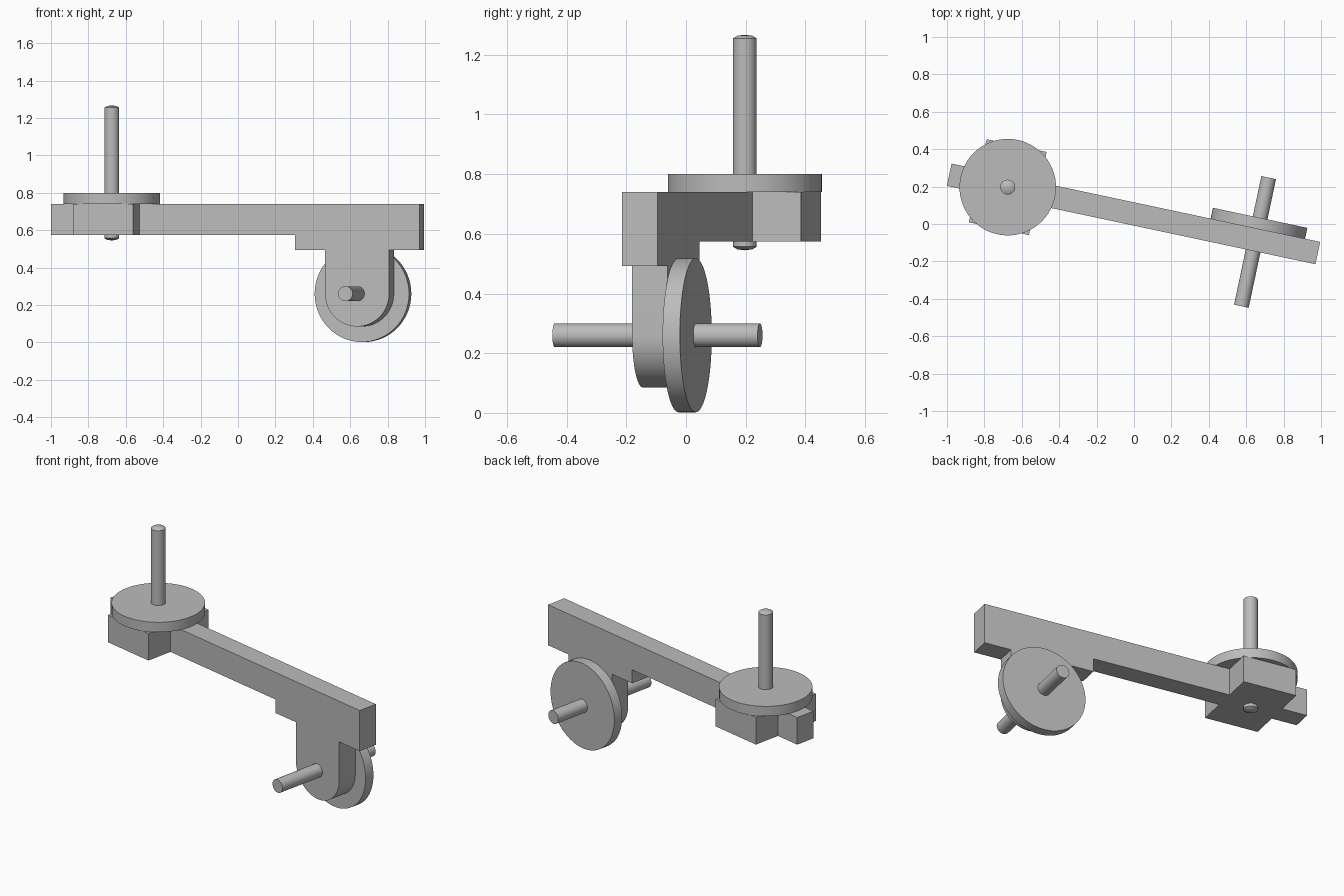
import bpy, bmesh, math
from mathutils import Matrix, Vector

cube = bpy.data.objects.get("Cube")
if cube:
    bpy.data.objects.remove(cube, do_unlink=True)

# Local frame: x runs along the arm from the turntable axis, y across it
FRAME = Matrix.Translation((-0.675, 0.197, 0)) @ Matrix.Rotation(math.radians(-12), 4, 'Z')
HALF = 0.061          # half thickness of the arm
WHEEL_X = 1.354       # wheel axis along the arm
WHEEL_Z = 0.26
DISC_R = 0.258
ROD_R = 0.04

grey = bpy.data.materials.new("plain grey")
grey.use_nodes = True
COLOUR = (0.5, 0.5, 0.5, 1)
grey.diffuse_color = COLOUR
grey.node_tree.nodes["Principled BSDF"].inputs["Base Color"].default_value = COLOUR


def finish(name, bm, matrix=Matrix(), smooth=False):
    bmesh.ops.recalc_face_normals(bm, faces=bm.faces)
    mesh = bpy.data.meshes.new(name)
    bm.to_mesh(mesh)
    bm.free()
    mesh.materials.append(grey)
    obj = bpy.data.objects.new(name, mesh)
    bpy.context.collection.objects.link(obj)
    obj.matrix_world = FRAME @ matrix
    if smooth:
        bpy.ops.object.select_all(action='DESELECT')
        obj.select_set(True)
        bpy.context.view_layer.objects.active = obj
        bpy.ops.object.shade_smooth_by_angle(angle=math.radians(30))
    return obj


def extrude_profile(name, points, y0, y1, smooth=False):
    """Extrude an outline in the xz plane from y0 to y1."""
    bm = bmesh.new()
    face = bm.faces.new([bm.verts.new((x, y0, z)) for x, z in points])
    out = bmesh.ops.extrude_face_region(bm, geom=[face])
    moved = [v for v in out["geom"] if isinstance(v, bmesh.types.BMVert)]
    bmesh.ops.translate(bm, verts=moved, vec=(0, y1 - y0, 0))
    return finish(name, bm, smooth=smooth)


def turned(name, profile, matrix=Matrix(), sides=64):
    """Lathe a (radius, height) profile around its own z axis."""
    bm = bmesh.new()
    verts = [bm.verts.new((r, 0, z)) for r, z in profile]
    edges = [bm.edges.new(pair) for pair in zip(verts, verts[1:])]
    bmesh.ops.spin(bm, geom=verts + edges, cent=(0, 0, 0), axis=(0, 0, 1),
                   angle=math.tau, steps=sides)
    bmesh.ops.remove_doubles(bm, verts=bm.verts, dist=1e-5)
    return finish(name, bm, matrix, smooth=True)


def cylinder(radius, low, high):
    return [(0, low), (radius, low), (radius, high), (0, high)]


# Arm with its deeper end and the round-bottomed wheel leg
LEG_R = 0.175
leg = [(WHEEL_X + LEG_R * math.cos(a), WHEEL_Z - LEG_R * math.sin(a))
       for a in (math.pi * i / 32 for i in range(33))]
outline = ([(-0.32, 0.74), (1.695, 0.74), (1.695, 0.493), (WHEEL_X + LEG_R, 0.493)]
           + leg
           + [(WHEEL_X - LEG_R, 0.493), (1.015, 0.493), (1.015, 0.575), (-0.32, 0.575)])
extrude_profile("arm_and_leg", outline, -HALF, HALF, smooth=True)

# Side lugs that widen the arm into a cross under the turntable
lug = [(-0.164, 0.575), (0.164, 0.575), (0.164, 0.74), (-0.164, 0.74)]
for side, name in ((-1, "front_lug"), (1, "back_lug")):
    extrude_profile(name, lug, side * HALF, side * 0.227)

# Turntable disc and its upright spindle with domed ends
turned("turntable_disc", cylinder(DISC_R, 0.74, 0.80))
turned("spindle", [(0, 0.545), (0.025, 0.548), (ROD_R, 0.557),
                   (ROD_R, 1.255), (0.025, 1.264), (0, 1.267)], sides=32)

# Wheel and axle, turned about the axis across the arm
across = Matrix.Translation((WHEEL_X, 0, WHEEL_Z)) @ Matrix.Rotation(-math.pi / 2, 4, 'X')
turned("wheel", cylinder(DISC_R, HALF, 0.12), across)
turned("axle", cylinder(ROD_R, -0.363, 0.34), across, sides=32)
